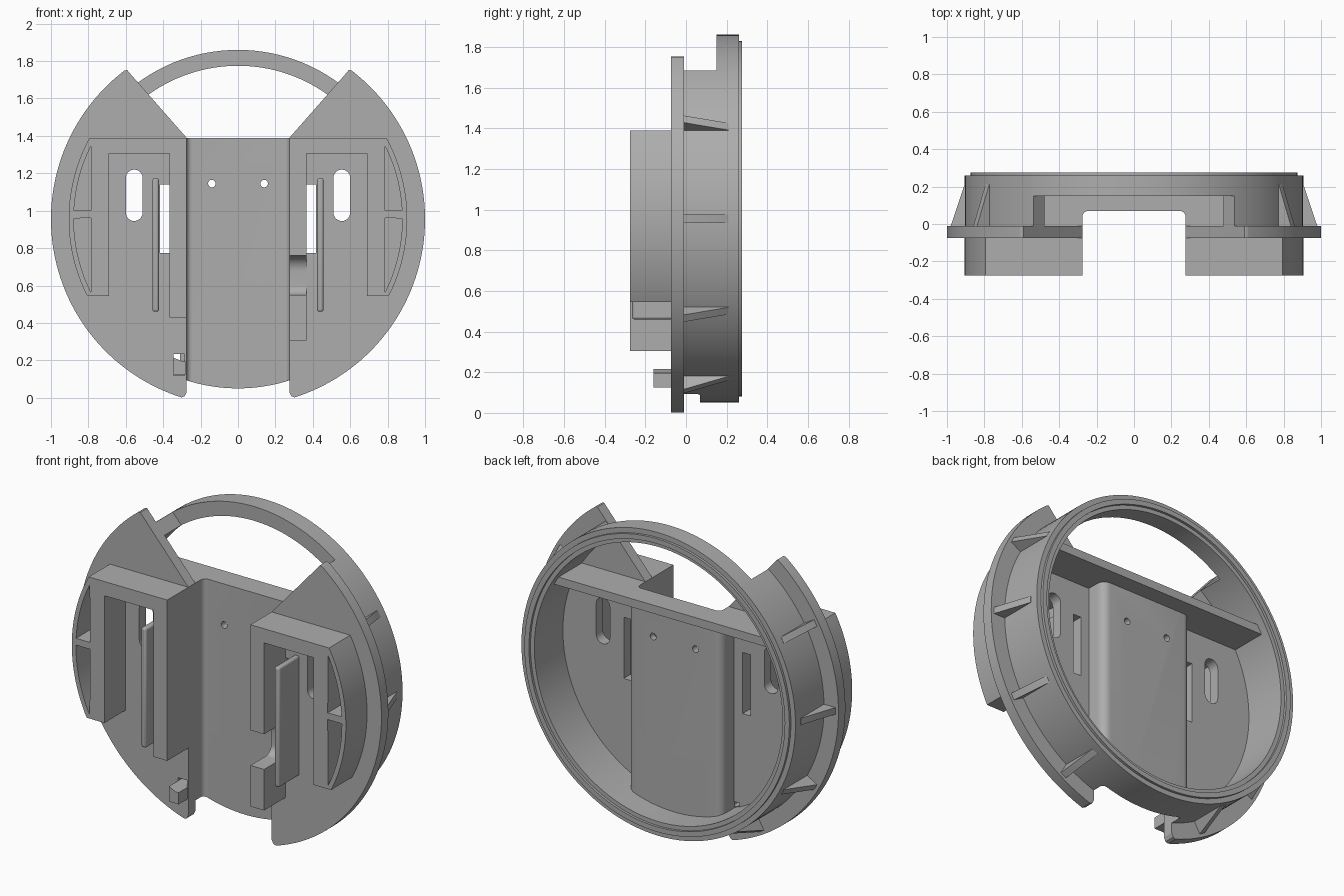
import bpy, bmesh, math

if "Cube" in bpy.data.objects:
    bpy.data.objects.remove(bpy.data.objects["Cube"])

CZ = 0.955            # height of the circle centre
HALF = 0.275          # half width of the channel
FRONT, BACK = -0.075, -0.01   # faces of the front plates

grey = bpy.data.materials.new("plain grey")
grey.use_nodes = True
grey.diffuse_color = (0.42, 0.42, 0.42, 1)
grey.node_tree.nodes["Principled BSDF"].inputs["Base Color"].default_value = (0.42, 0.42, 0.42, 1)


def arc(r, a0, a1, n=32, cx=0, cz=CZ):
    angles = [math.radians(a0 + (a1 - a0) * i / n) for i in range(n + 1)]
    return [(cx + r * math.cos(a), cz + r * math.sin(a)) for a in angles]


def rect(u0, u1, v0, v1):
    return [(u0, v0), (u1, v0), (u1, v1), (u0, v1)]


def finish(name, bm):
    bmesh.ops.recalc_face_normals(bm, faces=bm.faces)
    mesh = bpy.data.meshes.new(name)
    bm.to_mesh(mesh)
    bm.free()
    mesh.materials.append(grey)
    ob = bpy.data.objects.new(name, mesh)
    bpy.context.collection.objects.link(ob)
    return ob


def prism(name, pts, a, b, axis="y", side=1):
    """Extrude a flat outline from a to b along an axis; side -1 mirrors in x."""
    place = {"y": lambda u, v, c: (side * u, c, v),
             "z": lambda u, v, c: (side * u, v, c),
             "x": lambda u, v, c: (side * c, u, v)}[axis]
    bm = bmesh.new()
    low = [bm.verts.new(place(u, v, a)) for u, v in pts]
    high = [bm.verts.new(place(u, v, b)) for u, v in pts]
    bm.faces.new(low)
    bm.faces.new(high)
    for i in range(len(pts)):
        j = (i + 1) % len(pts)
        bm.faces.new((low[i], low[j], high[j], high[i]))
    return finish(name, bm)


def lathe(name, profile, n=128):
    """Closed ring around the y axis from (radius, y) points."""
    bm = bmesh.new()
    loops = []
    for k in range(n):
        t = 2 * math.pi * k / n
        loops.append([bm.verts.new((r * math.cos(t), y, CZ + r * math.sin(t))) for r, y in profile])
    m = len(profile)
    for k in range(n):
        p, q = loops[k], loops[(k + 1) % n]
        for i in range(m):
            j = (i + 1) % m
            bm.faces.new((p[i], p[j], q[j], q[i]))
    return finish(name, bm)


def boolean(ob, *tools, mode="DIFFERENCE"):
    bpy.context.view_layer.objects.active = ob
    for tool in tools:
        tool.hide_render = True
        mod = ob.modifiers.new("cut", "BOOLEAN")
        mod.operation, mod.solver, mod.object = mode, "EXACT", tool
        bpy.ops.object.modifier_apply(modifier=mod.name)
        bpy.data.objects.remove(tool)


parts = []

# Rear ring with a stepped lip, open at the top front and across the channel
ring = lathe("rear_ring", [(0.82, -0.03), (0.905, -0.03), (0.905, 0.26), (0.875, 0.26),
                           (0.875, 0.275), (0.845, 0.275), (0.845, 0.26), (0.82, 0.26)])
opening = [(-HALF, 1.39), (HALF, 1.39), (0.72, 1.89), (0.72, 2.2), (-0.72, 2.2), (-0.72, 1.89)]
boolean(ring, prism("cutter", opening, -0.3, 0.15),
        prism("cutter", rect(-HALF, HALF, -0.2, 1), -0.3, 0.07))
parts.append(ring)

# Recessed centre channel with rounded corners
half_in = [(HALF, -0.02)] + arc(0.03, 0, 90, 6, HALF - 0.03, 0.04)
half_out = [(0.31, -0.02)] + arc(0.05, 0, 90, 6, 0.26, 0.06)
outline = (half_in + [(-u, v) for u, v in reversed(half_in)]
           + [(-u, v) for u, v in half_out] + list(reversed(half_out)))
channel = prism("centre_channel", outline, 0, 1.39, "z")
boolean(channel, prism("cutter", arc(0.904, 0, 357, 119), -0.5, 0.5), mode="INTERSECT")
boolean(channel, *[prism("cutter", arc(0.02, 0, 345, 23, x, 1.145), 0, 0.2) for x in (-0.14, 0.14)])
parts.append(channel)

# Cross shelf closing the top of the recess
shelf = prism("cross_shelf", [(-0.73, 1.34), (0.73, 1.34), (0.70, 1.39), (-0.70, 1.39)], -0.03, 0.21)
boolean(shelf, prism("cutter", rect(-0.28, 0.28, 1.2, 1.5), -0.3, 0.08))
parts.append(shelf)

for side, label in ((1, "left"), (-1, "right")):
    # Front plate with a long slot and a narrow slot
    outline = ([(HALF, 1.39), (0.58, 1.737), (0.592, 1.752), (0.606, 1.75)]
               + arc(1, 52, -72.4, 64) + [(0.286, 0.008), (HALF, 0.03)])
    plate = prism(label + "_front_plate", outline, FRONT, BACK, side=side)
    slot = arc(0.045, 0, 180, 12, 0.555, 1.175) + arc(0.045, 180, 360, 12, 0.555, 0.99)
    boolean(plate, prism("cutter", slot, -0.2, 0.2, side=side),
            prism("cutter", rect(0.367, 0.418, 0.775, 1.14), -0.2, 0.2, side=side))
    if side < 0:
        boolean(plate, prism("cutter", rect(0.285, 0.345, 0.12, 0.235), -0.2, 0.2, side=side))
    parts.append(plate)

    # Raised bracket: outer leg, top bar and inner leg
    foot = 0.305 if side > 0 else 0.43
    outline = ([(HALF, 1.39)] + arc(0.905, 28.7, -26.9)
               + [(0.69, 0.545), (0.69, 1.305), (0.365, 1.305), (0.365, foot), (HALF, foot)])
    bracket = prism(label + "_bracket", outline, -0.275, FRONT + 0.005, side=side)
    boolean(bracket,
            prism("cutter", [(0.785, 1.0)] + arc(0.878, 3, 26.3, 16), -0.4, FRONT, side=side),
            prism("cutter", [(0.785, 0.96)] + arc(0.878, 0.3, -26.3, 16), -0.4, FRONT, side=side))
    if side > 0:
        # Scooped notch above the hook of the inner leg
        notch = ([(-0.4, 0.55), (-0.4, 0.76)] + arc(0.08, 90, 0, 10, -0.16, 0.68)
                 + arc(0.05, 0, -90, 8, -0.13, 0.6))
        boolean(bracket, prism("cutter", notch, 0.2, 0.4, "x"))
    parts.append(bracket)

    # Thin guide fin
    fin = prism(label + "_guide_fin", rect(0.423, 0.457, 0.46, 1.175), -0.265, FRONT + 0.02, side=side)
    bevel = fin.modifiers.new("soft edges", "BEVEL")
    bevel.width, bevel.segments = 0.012, 3
    parts.append(fin)

    # Tapered gussets around the outside of the ring
    for angle in (30, 0, -30, -60):
        rib = prism(label + "_gusset", [(0.89, -0.03), (0.98, -0.03), (0.98, BACK), (0.906, 0.21), (0.89, 0.21)],
                    -0.02, 0.02, "z")
        rib.rotation_euler = (0, -math.radians(angle if side > 0 else 180 - angle), 0)
        rib.location = (0, 0, CZ)
        parts.append(rib)

# Small catch at the foot of the right plate
catch = prism("right_catch", [(0.345, 0.125), (0.28, 0.125), (0.28, 0.195), (0.3, 0.195), (0.345, 0.215)],
              -0.16, BACK - 0.01, side=-1)
parts.append(catch)

# Smooth the curved walls and keep edges sharp
bpy.ops.object.select_all(action="DESELECT")
for ob in parts:
    ob.select_set(True)
bpy.context.view_layer.objects.active = ring
bpy.ops.object.shade_smooth_by_angle(angle=math.radians(25))
